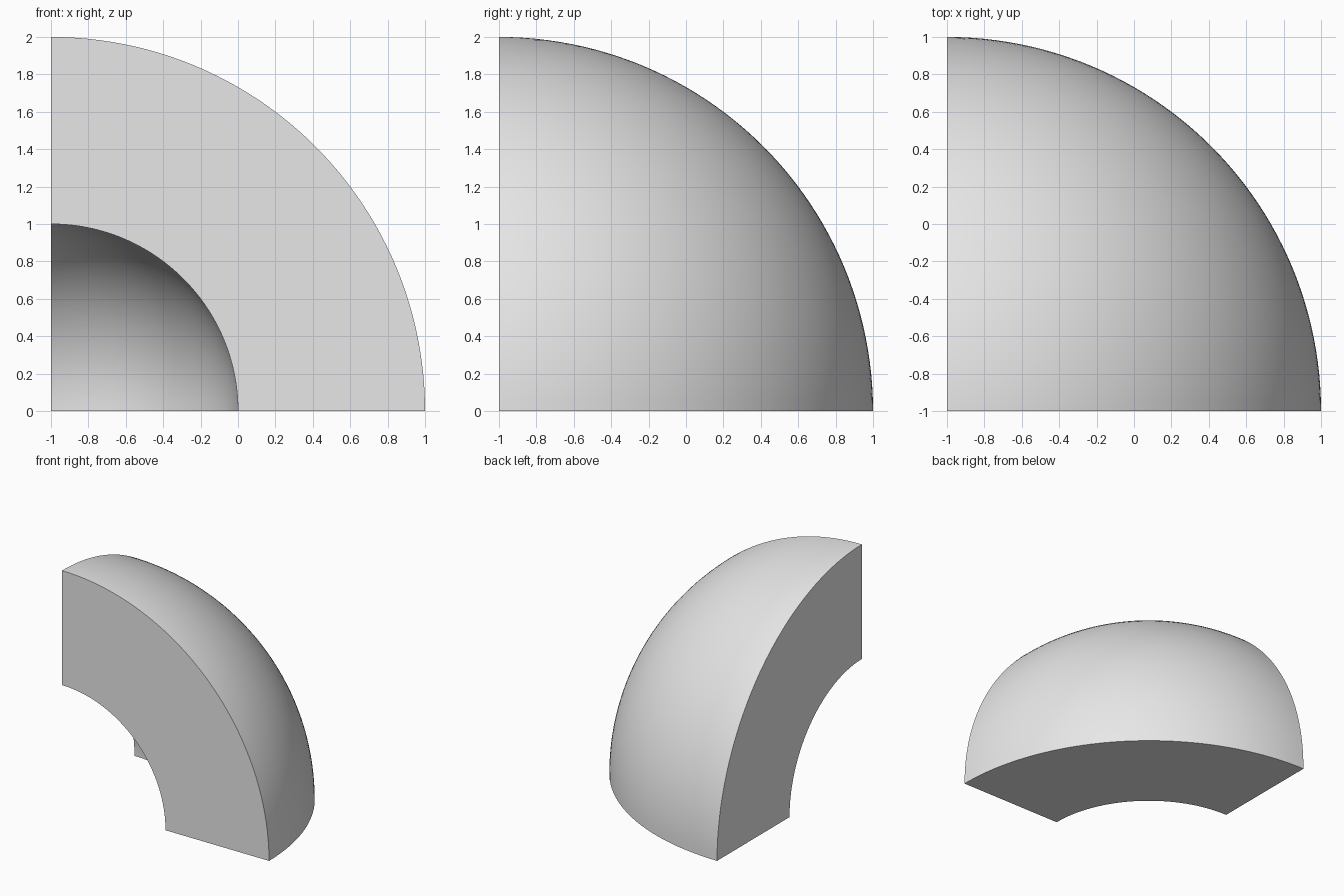
import bpy
import bmesh
from math import sin, cos, pi, radians
from mathutils import Vector

cube = bpy.data.objects.get("Cube")
if cube:
    bpy.data.objects.remove(cube, do_unlink=True)

INNER, OUTER = 1.0, 2.0
STEPS = 48
CENTRE = Vector((-1, -1, 0))

# Plain grey material
grey = bpy.data.materials.new("light grey")
grey.use_nodes = True
colour = (0.8, 0.8, 0.8, 1)
grey.diffuse_color = colour
grey.node_tree.nodes["Principled BSDF"].inputs["Base Color"].default_value = colour


def arc(radius):
    """Quarter arc from the pole down to the equator, as (distance, height)."""
    angles = [pi / 2 * i / STEPS for i in range(STEPS + 1)]
    return [(radius * sin(a), radius * cos(a)) for a in angles]


# Quarter-ring profile, swept a quarter turn about the vertical axis
profile = arc(OUTER) + arc(INNER)[::-1]
bm = bmesh.new()
rings = []
for i in range(STEPS + 1):
    turn = pi / 2 * i / STEPS
    rings.append([bm.verts.new(CENTRE + Vector((d * cos(turn), d * sin(turn), h)))
                  for d, h in profile])

# Outer dome, inner hollow and flat base
for a, b in zip(rings, rings[1:]):
    for k in range(len(profile) - 1):
        bm.faces.new((a[k], a[k + 1], b[k + 1], b[k]))

# Flat cut ends
bm.faces.new(rings[0])
bm.faces.new(rings[-1])

bmesh.ops.remove_doubles(bm, verts=bm.verts, dist=0.0001)
bmesh.ops.recalc_face_normals(bm, faces=bm.faces)

mesh = bpy.data.meshes.new("shell_octant")
bm.to_mesh(mesh)
bm.free()
mesh.materials.append(grey)
shell = bpy.data.objects.new("shell_octant", mesh)
bpy.context.collection.objects.link(shell)

# Smooth curved surfaces, crisp cut edges
bpy.ops.object.select_all(action="DESELECT")
shell.select_set(True)
bpy.context.view_layer.objects.active = shell
bpy.ops.object.shade_smooth_by_angle(angle=radians(30))
